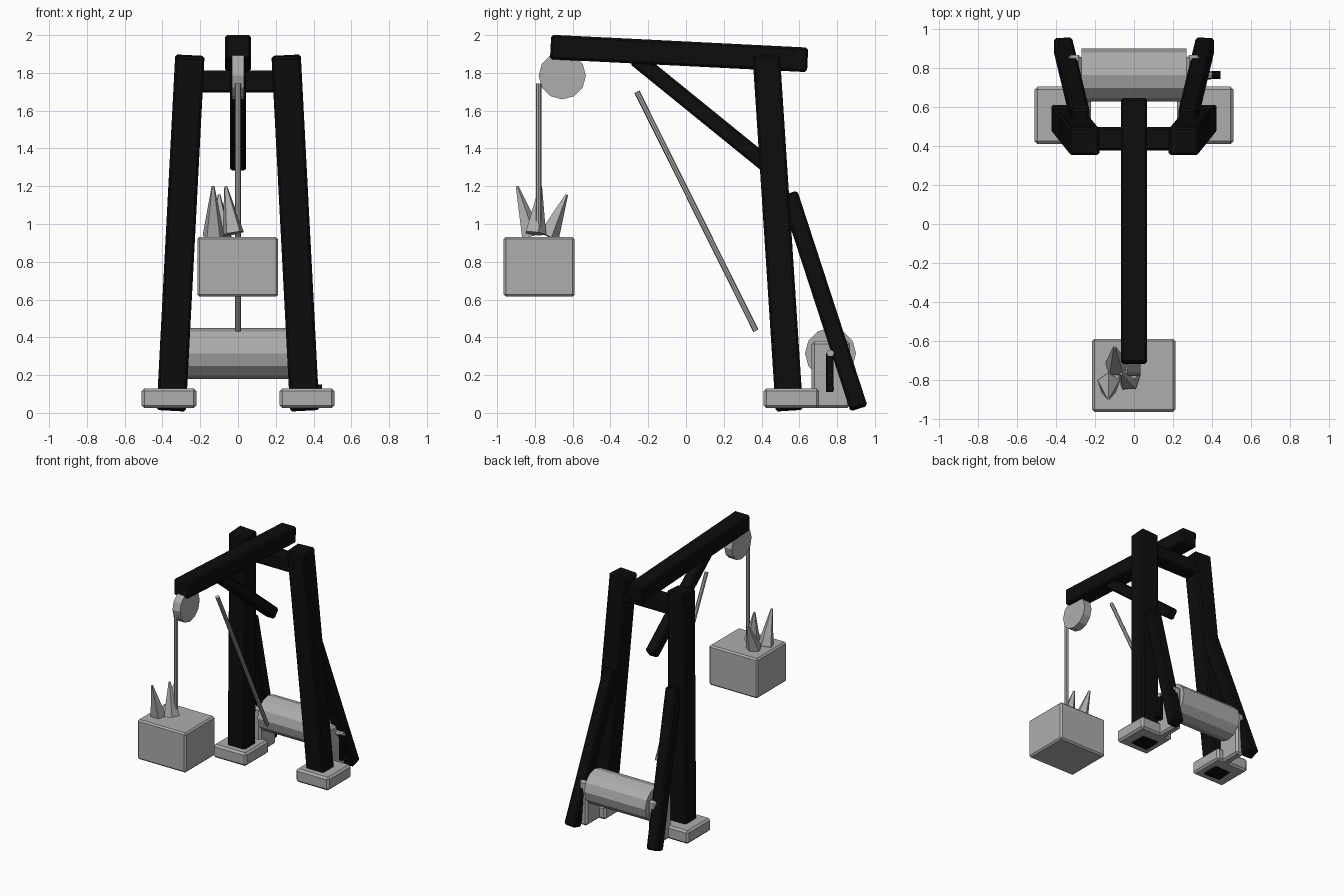
import bpy
from mathutils import Vector, Matrix

if "Cube" in bpy.data.objects:
    bpy.data.objects.remove(bpy.data.objects["Cube"])


def make_material(name, value):
    mat = bpy.data.materials.new(name)
    mat.use_nodes = True
    colour = (value, value, value, 1)
    mat.diffuse_color = colour
    mat.node_tree.nodes["Principled BSDF"].inputs["Base Color"].default_value = colour
    return mat


BLACK = make_material("black timber", 0.004)
GREY = make_material("grey stone", 0.42)


def finish(name, mat, bevel):
    obj = bpy.context.object
    obj.name = name
    obj.data.materials.append(mat)
    if bevel:
        mod = obj.modifiers.new("chamfer", "BEVEL")
        mod.width = bevel
        mod.segments = 1
    return obj


def block(name, low, high, mat, bevel=0.012):
    """Chamfered box between two corners."""
    low, high = Vector(low), Vector(high)
    bpy.ops.mesh.primitive_cube_add(size=1)
    obj = finish(name, mat, bevel)
    obj.data.transform(Matrix.Diagonal((high - low).to_4d()))
    obj.location = (low + high) / 2
    return obj


def place_along(obj, start, end):
    """Aim local z from start to end, keeping local x close to world x."""
    z = (end - start).normalized()
    y = z.cross(Vector((1, 0, 0))).normalized()
    x = y.cross(z)
    rot = Matrix((x, y, z)).transposed().to_4x4()
    obj.matrix_world = Matrix.Translation((start + end) / 2) @ rot


def beam(name, start, end, width, depth, mat=BLACK, bevel=0.012):
    start, end = Vector(start), Vector(end)
    bpy.ops.mesh.primitive_cube_add(size=1)
    obj = finish(name, mat, bevel)
    obj.data.transform(Matrix.Diagonal((width, depth, (end - start).length, 1)))
    place_along(obj, start, end)
    return obj


def rod(name, start, end, radius, sides=8, mat=GREY, tip=None):
    start, end = Vector(start), Vector(end)
    tip = radius if tip is None else tip
    bpy.ops.mesh.primitive_cone_add(vertices=sides, radius1=radius, radius2=tip,
                                    depth=(end - start).length)
    obj = finish(name, mat, 0)
    if abs((end - start).normalized().x) > 0.9:
        obj.rotation_euler.y = 1.5708
        obj.location = (start + end) / 2
    else:
        place_along(obj, start, end)
    return obj


# Frame pieces on both sides
for side, s in (("left", 1), ("right", -1)):
    beam(side + "_leg", (s * 0.353, 0.547, 0.015), (s * 0.255, 0.425, 1.89), 0.155, 0.145)
    beam(side + "_rear_strut", (s * 0.364, 0.915, 0.025), (s * 0.275, 0.545, 1.16), 0.095, 0.095)
    block(side + "_footing", (s * 0.365 - 0.145, 0.41, 0.025),
          (s * 0.365 + 0.145, 0.705, 0.13), GREY, 0.015)
    block(side + "_drum_bracket", (s * 0.305 - 0.035, 0.665, 0.025),
          (s * 0.305 + 0.035, 0.868, 0.38), GREY, 0.015)

# Top timbers
beam("boom", (0, -0.717, 1.937), (0, 0.644, 1.869), 0.135, 0.13)
block("cross_beam", (-0.22, 0.378, 1.695), (0.22, 0.497, 1.812), BLACK)
beam("boom_brace", (0, -0.27, 1.88), (0, 0.435, 1.308), 0.085, 0.085)

# Winding drum with its crank
rod("drum", (-0.27, 0.765, 0.315), (0.27, 0.765, 0.315), 0.135, 12)
rod("drum_axle", (-0.34, 0.765, 0.315), (0.40, 0.765, 0.315), 0.02)
block("crank_arm", (0.37, 0.742, 0.11), (0.40, 0.782, 0.32), BLACK, 0.005)
rod("crank_handle", (0.38, 0.765, 0.13), (0.445, 0.765, 0.13), 0.02, 8, BLACK)

# Pulley and ropes
rod("pulley", (-0.033, -0.655, 1.785), (0.033, -0.655, 1.785), 0.125, 12)
rod("hoist_rope", (0, -0.78, 0.985), (0, -0.78, 1.745), 0.015)
rod("drum_rope", (0, 0.37, 0.435), (0, -0.26, 1.70), 0.015)

# Hanging load with shards on top
block("load_block", (-0.215, -0.965, 0.615), (0.212, -0.59, 0.932), GREY)
shards = (((-0.13, -0.82, 0.935), (-0.132, -0.895, 1.2)),
          ((-0.09, -0.73, 0.935), (-0.1, -0.632, 1.155)),
          ((-0.025, -0.80, 0.95), (-0.065, -0.77, 1.2)))
for i, (foot, point) in enumerate(shards):
    rod("shard_%d" % (i + 1), foot, point, 0.06, 5, GREY, 0.008)
